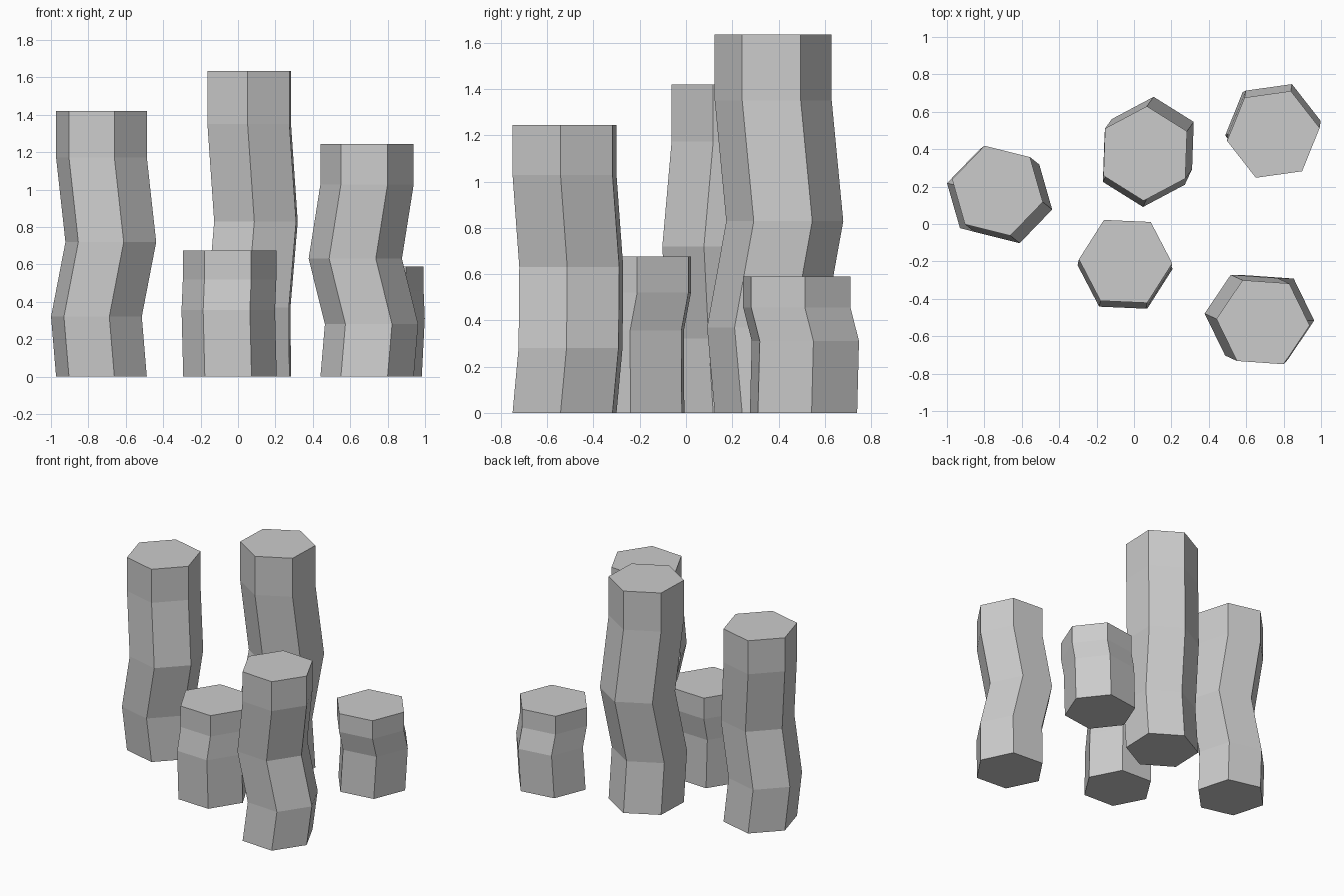
import bpy, bmesh
from math import radians, sin, cos

if "Cube" in bpy.data.objects:
    bpy.data.objects.remove(bpy.data.objects["Cube"])


def column(name, radius, angle, rings):
    """Hexagonal column lofted through (x, y, z) ring centres."""
    bm = bmesh.new()
    loops = []
    for cx, cy, z in rings:
        loops.append([bm.verts.new((cx + radius * cos(radians(angle + 60 * i)),
                                    cy + radius * sin(radians(angle + 60 * i)), z))
                      for i in range(6)])
    for a, b in zip(loops, loops[1:]):
        for i in range(6):
            j = (i + 1) % 6
            bm.faces.new((a[i], a[j], b[j], b[i]))
    bm.faces.new(loops[0][::-1])
    bm.faces.new(loops[-1])
    mesh = bpy.data.meshes.new(name)
    bm.to_mesh(mesh)
    bm.free()
    bpy.context.collection.objects.link(bpy.data.objects.new(name, mesh))


def tall_column(name, radius, angle, centre, height, low, mid):
    """Tall column: upper rings sit over the base, two lower rings are shifted."""
    x, y = centre
    column(name, radius, angle, [
        (x, y, 0),
        (x + low[0], y + low[1], height * 0.226),
        (x + mid[0], y + mid[1], height * 0.507),
        (x, y, height * 0.826),
        (x, y, height)])


def short_column(name, radius, angle, base, mid, top, height):
    """Short column: one kink between the base and the shifted top."""
    column(name, radius, angle, [
        (*base, 0), (*mid, height * 0.527),
        (*top, height * 0.772), (*top, height)])


# Tall columns
tall_column("left_column", 0.25, -14, (-0.73, 0.178), 1.42, (-0.027, -0.02), (0.05, -0.04))
tall_column("back_column", 0.253, 28, (0.06, 0.377), 1.635, (-0.003, -0.033), (0.036, 0.05))
tall_column("right_column", 0.25, -4, (0.69, -0.525), 1.245, (0.024, 0.026), (-0.063, 0.029))

# Short columns
short_column("front_stub", 0.25, -2.5, (-0.043, -0.229), (-0.052, -0.231), (-0.045, -0.2), 0.675)
short_column("back_right_stub", 0.25, 8, (0.735, 0.508), (0.751, 0.516), (0.745, 0.479), 0.59)
